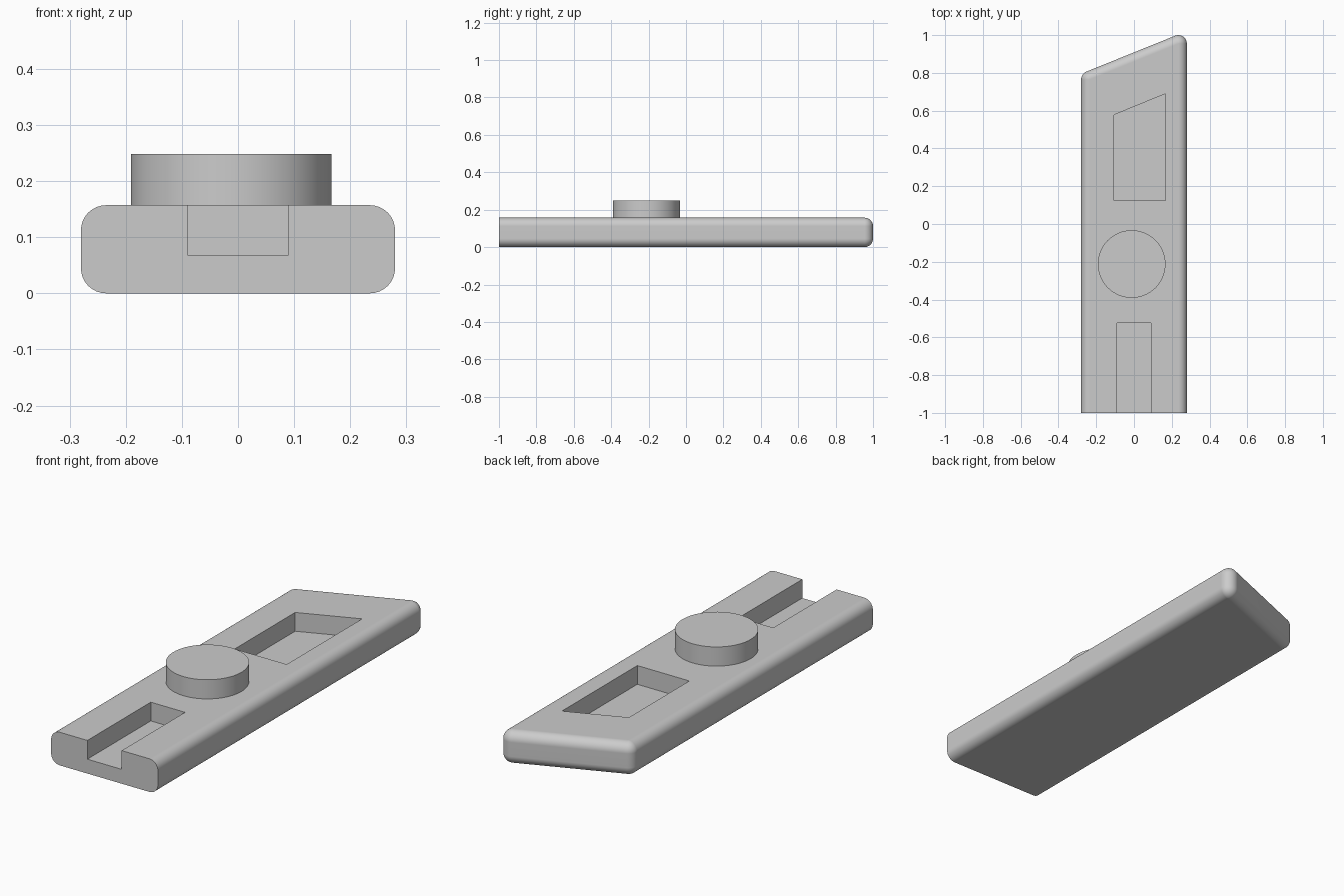
import bpy, bmesh
from math import sin, cos, pi, radians
from mathutils import Vector

if "Cube" in bpy.data.objects:
    bpy.data.objects.remove(bpy.data.objects["Cube"], do_unlink=True)

HALF_W, HEIGHT, R, SLOPE, FLOOR = 0.28, 0.157, 0.045, radians(22), 0.068

grey = bpy.data.materials.new("plain grey")
grey.use_nodes = True
grey.diffuse_color = (0.6, 0.6, 0.6, 1)
grey.node_tree.nodes["Principled BSDF"].inputs["Base Color"].default_value = (0.6, 0.6, 0.6, 1)


def finish(name, bm):
    bmesh.ops.recalc_face_normals(bm, faces=bm.faces)
    mesh = bpy.data.meshes.new(name)
    bm.to_mesh(mesh)
    bm.free()
    mesh.materials.append(grey)
    obj = bpy.data.objects.new(name, mesh)
    bpy.context.collection.objects.link(obj)
    return obj


def activate(obj):
    bpy.ops.object.select_all(action='DESELECT')
    obj.select_set(True)
    bpy.context.view_layer.objects.active = obj


def prism(name, outline, z0, z1):
    bm = bmesh.new()
    base = bm.faces.new([bm.verts.new((x, y, z0)) for x, y in outline])
    top = bmesh.ops.extrude_face_region(bm, geom=[base])
    verts = [g for g in top["geom"] if isinstance(g, bmesh.types.BMVert)]
    bmesh.ops.translate(bm, verts=verts, vec=(0, 0, z1 - z0))
    return finish(name, bm)


# Body: rounded outline with a square front end and a slanted back end
inner = HALF_W - R
back_right = Vector((inner, 1 - R))
back_left = Vector((-inner, 1 - R - 2 * inner * sin(SLOPE) / cos(SLOPE)))
slant = pi / 2 + SLOPE
N = 8
outline = [(Vector((inner, -1)), 0)]
outline += [(back_right, slant * i / N) for i in range(N + 1)]
outline += [(back_left, slant + (pi - slant) * i / N) for i in range(N + 1)]
outline += [(Vector((-inner, -1)), pi)]

bm = bmesh.new()
rings = []
for z_mid, start in ((R, -pi / 2), (HEIGHT - R, 0)):
    for i in range(N + 1):
        phi = start + pi / 2 * i / N
        rings.append([bm.verts.new((c.x + R * cos(phi) * cos(a),
                                    c.y + R * cos(phi) * sin(a),
                                    z_mid + R * sin(phi))) for c, a in outline])
for low, high in zip(rings, rings[1:]):
    for j in range(len(outline) - 1):
        bm.faces.new((low[j], low[j + 1], high[j + 1], high[j]))
bm.faces.new([r[0] for r in rings] + [r[-1] for r in reversed(rings)])
for ring in (rings[0], rings[-1]):
    bm.faces.new(ring)
bmesh.ops.remove_doubles(bm, verts=bm.verts, dist=1e-5)
body = finish("body", bm)

# Recesses: open slot at the front and slanted pocket at the back
cutters = [
    prism("slot_cutter", [(-0.09, -1.1), (0.09, -1.1), (0.09, -0.525), (-0.09, -0.525)],
          FLOOR, 0.3),
    prism("pocket_cutter", [(-0.105, 0.125), (0.168, 0.125), (0.168, 0.69), (-0.105, 0.578)],
          FLOOR, 0.3),
]
activate(body)
for cutter in cutters:
    mod = body.modifiers.new("cut", 'BOOLEAN')
    mod.operation, mod.solver, mod.object = 'DIFFERENCE', 'EXACT', cutter
    bpy.ops.object.modifier_apply(modifier=mod.name)
    bpy.data.objects.remove(cutter, do_unlink=True)
bpy.ops.object.shade_smooth_by_angle(angle=radians(30))
weighted = body.modifiers.new("flat_face_normals", 'WEIGHTED_NORMAL')
weighted.keep_sharp = True

# Round button on top
bpy.ops.mesh.primitive_cylinder_add(vertices=64, radius=0.179, depth=0.248 - HEIGHT,
                                    location=(-0.012, -0.212, (0.248 + HEIGHT) / 2))
button = bpy.context.object
button.name = "button"
button.data.materials.append(grey)
bpy.ops.object.shade_smooth_by_angle(angle=radians(30))
